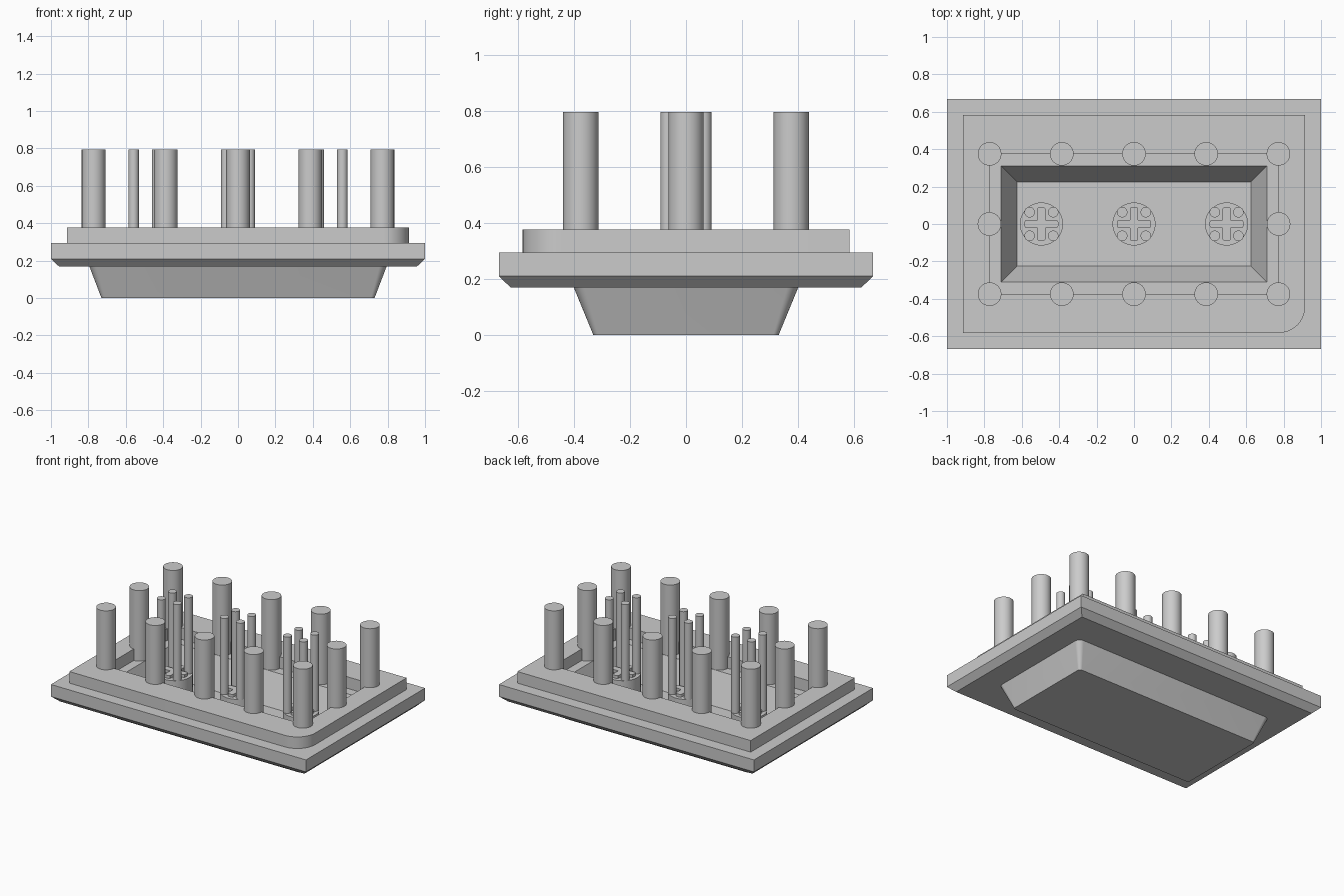
import bpy, bmesh, math

if "Cube" in bpy.data.objects:
    bpy.data.objects.remove(bpy.data.objects["Cube"])

grey = bpy.data.materials.new("light_grey")
grey.diffuse_color = (0.6, 0.6, 0.6, 1)
grey.use_nodes = True
grey.node_tree.nodes["Principled BSDF"].inputs["Base Color"].default_value = grey.diffuse_color


def finish(name, bm):
    bmesh.ops.remove_doubles(bm, verts=bm.verts, dist=1e-5)
    bmesh.ops.recalc_face_normals(bm, faces=bm.faces)
    me = bpy.data.meshes.new(name)
    bm.to_mesh(me)
    bm.free()
    me.materials.append(grey)
    ob = bpy.data.objects.new(name, me)
    bpy.context.collection.objects.link(ob)
    bpy.ops.object.select_all(action='DESELECT')
    ob.select_set(True)
    bpy.context.view_layer.objects.active = ob
    bpy.ops.object.shade_smooth_by_angle(angle=math.radians(30))
    return ob


def rounded_rect(hx, hy, z, radii, seg=10):
    """Loop of points; radii order: (+x+y), (-x+y), (-x-y), (+x-y)."""
    pts = []
    for i, (sx, sy) in enumerate([(1, 1), (-1, 1), (-1, -1), (1, -1)]):
        r = radii[i]
        for k in range(seg + 1):
            a = math.pi / 2 * (i + k / seg)
            pts.append((sx * (hx - r) + r * math.cos(a),
                        sy * (hy - r) + r * math.sin(a), z))
    return pts


def loft(name, rings, caps=True):
    bm = bmesh.new()
    loops = [[bm.verts.new(p) for p in rounded_rect(*r)] for r in rings]
    for a, b in zip(loops, loops[1:]):
        for i in range(len(a)):
            j = (i + 1) % len(a)
            bm.faces.new((a[i], a[j], b[j], b[i]))
    if caps:
        bm.faces.new(loops[0])
        bm.faces.new(loops[-1])
    return finish(name, bm)


def cylinder(name, x, y, r, z0, z1, seg=32):
    bm = bmesh.new()
    bmesh.ops.create_cone(bm, cap_ends=True, segments=seg, radius1=r,
                          radius2=r, depth=z1 - z0)
    bmesh.ops.translate(bm, verts=bm.verts, vec=(x, y, (z0 + z1) / 2))
    return finish(name, bm)


sharp = (0, 0, 0, 0)

# Chamfered flange with tapered tub below and sloped recess inside
loft("base_tray", [
    (0.73, 0.33, 0, (0.02,) * 4),
    (0.795, 0.40, 0.17, (0.04,) * 4),
    (0.958, 0.625, 0.17, sharp),
    (1.0, 0.667, 0.21, sharp),
    (1.0, 0.667, 0.295, sharp),
    (0.71, 0.31, 0.295, sharp),
    (0.625, 0.225, 0.085, sharp)])

# Raised rim with one rounded corner
corner = (0, 0, 0, 0.14)
loft("raised_rim", [
    (0.915, 0.582, 0.295, corner),
    (0.915, 0.582, 0.377, corner),
    (0.773, 0.377, 0.377, sharp),
    (0.773, 0.377, 0.295, sharp)], caps=False)

# Large pins around the rim
spots = [(0.386 * i, s * 0.375) for i in range(-2, 3) for s in (-1, 1)]
spots += [(-0.773, 0), (0.773, 0)]
for x, y in spots:
    cylinder("rim_pin", x, y, 0.063, 0.29, 0.795)

# Three pedestals, each with a raised cross and four thin pins
for cx in (-0.495, 0, 0.495):
    cylinder("pedestal", cx, 0, 0.115, 0.08, 0.255, 48)
    w, t = 0.09, 0.022
    bm = bmesh.new()
    outline = []
    for k in range(4):
        c, s = round(math.cos(k * math.pi / 2)), round(math.sin(k * math.pi / 2))
        for px, py in ((w, -t), (w, t), (t, t)):
            outline.append(bm.verts.new((cx + c * px - s * py, s * px + c * py, 0.25)))
    face = bm.faces.new(outline)
    top = bmesh.ops.extrude_face_region(bm, geom=[face])["geom"]
    bmesh.ops.translate(bm, vec=(0, 0, 0.025),
                        verts=[v for v in top if isinstance(v, bmesh.types.BMVert)])
    # Soften the arm ends
    ends = [e for e in bm.edges
            if abs(e.verts[0].co.z - e.verts[1].co.z) > 0.01
            and math.hypot(e.verts[0].co.x - cx, e.verts[0].co.y) > 0.08]
    bmesh.ops.bevel(bm, geom=ends, offset=0.012, segments=3, affect='EDGES', profile=0.5)
    finish("raised_cross", bm)
    for sx in (-1, 1):
        for sy in (-1, 1):
            cylinder("thin_pin", cx + sx * 0.063, sy * 0.063, 0.028, 0.25, 0.795, 24)
